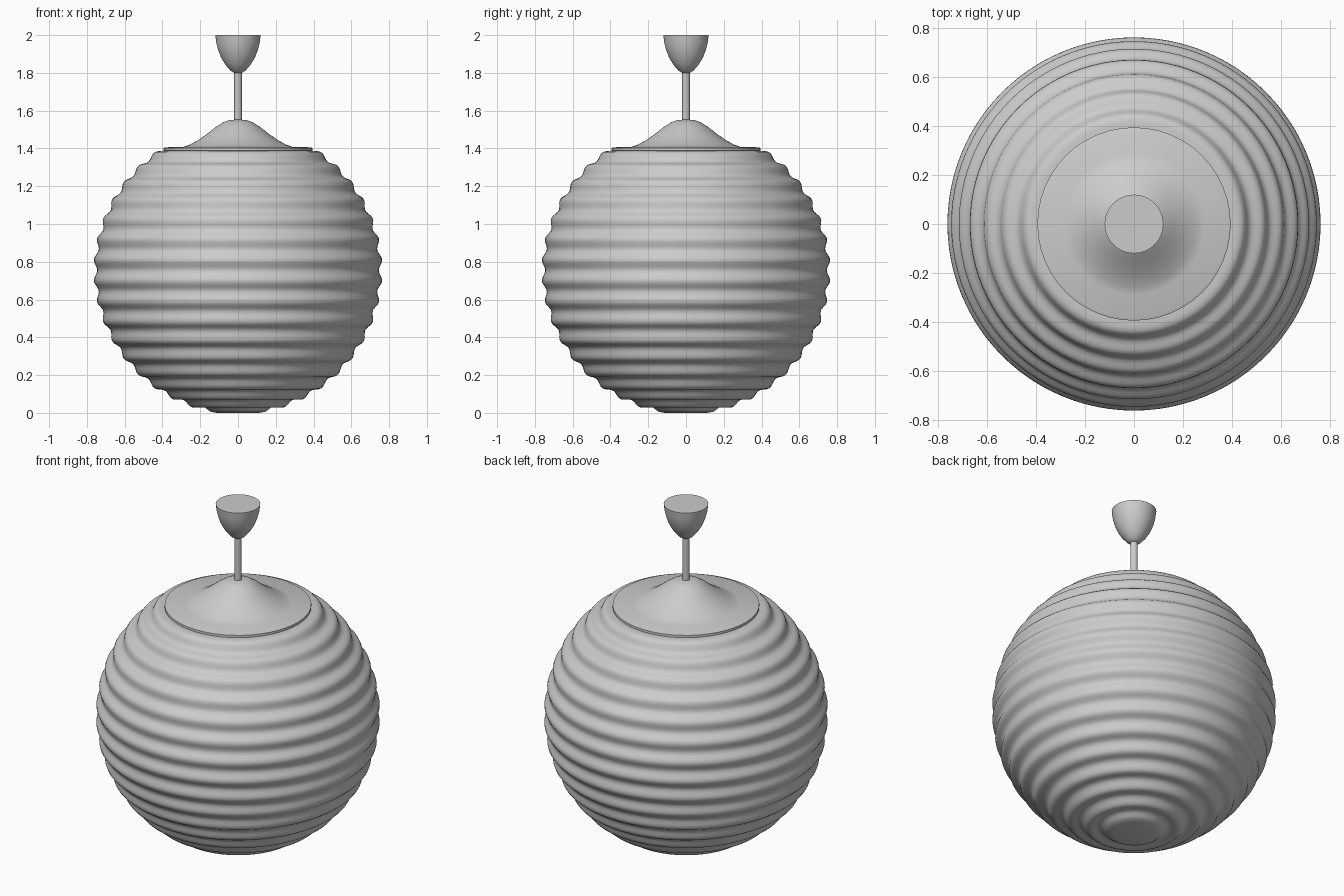
import bpy, bmesh, math

if "Cube" in bpy.data.objects:
    bpy.data.objects.remove(bpy.data.objects["Cube"])


def lathe(name, profile, segments, angle=35):
    """Revolve a (radius, height) profile around z, capping both ends."""
    bm = bmesh.new()
    rings = []
    for r, z in profile:
        rings.append([bm.verts.new((r * math.cos(2 * math.pi * i / segments),
                                    r * math.sin(2 * math.pi * i / segments), z))
                      for i in range(segments)])
    for a, b in zip(rings, rings[1:]):
        for i in range(segments):
            j = (i + 1) % segments
            bm.faces.new((a[i], a[j], b[j], b[i]))
    bm.faces.new(rings[0][::-1])
    bm.faces.new(rings[-1])
    mesh = bpy.data.meshes.new(name)
    bm.to_mesh(mesh)
    bm.free()
    obj = bpy.data.objects.new(name, mesh)
    bpy.context.collection.objects.link(obj)
    bpy.context.view_layer.objects.active = obj
    obj.select_set(True)
    bpy.ops.object.shade_smooth_by_angle(angle=math.radians(angle))
    obj.select_set(False)
    return obj


# Ribbed globe shade: a sphere whose radius ripples with latitude
CENTRE, RADIUS, RIPPLE, PERIOD = 0.755, 0.755, 0.010, 8.4
STEPS = 130
shade = [(0.108, 0.0)]
for k in range(STEPS + 1):
    lat = -79.0 + (57.0 + 79.0) * k / STEPS
    r = RADIUS - RIPPLE * math.cos(2 * math.pi * lat / PERIOD)
    t = math.radians(lat)
    shade.append((r * math.cos(t), max(CENTRE + r * math.sin(t), 0.006)))
lathe("globe_shade", shade, 96, 60)

# Top cap: thin rim plate rising into a bell-shaped cone
lathe("shade_cap", [(0.385, 1.385), (0.395, 1.388), (0.395, 1.402), (0.385, 1.406),
                    (0.29, 1.408), (0.255, 1.420), (0.21, 1.445), (0.16, 1.480),
                    (0.115, 1.515), (0.08, 1.538), (0.05, 1.549), (0.02, 1.552)], 48)

# Hanging rod
lathe("hanging_rod", [(0.02, 1.54), (0.02, 1.81)], 24)

# Ceiling canopy cup
lathe("ceiling_canopy", [(0.02, 1.80), (0.04, 1.812), (0.068, 1.845), (0.09, 1.882),
                         (0.105, 1.92), (0.115, 1.96), (0.12, 2.0)], 48)
